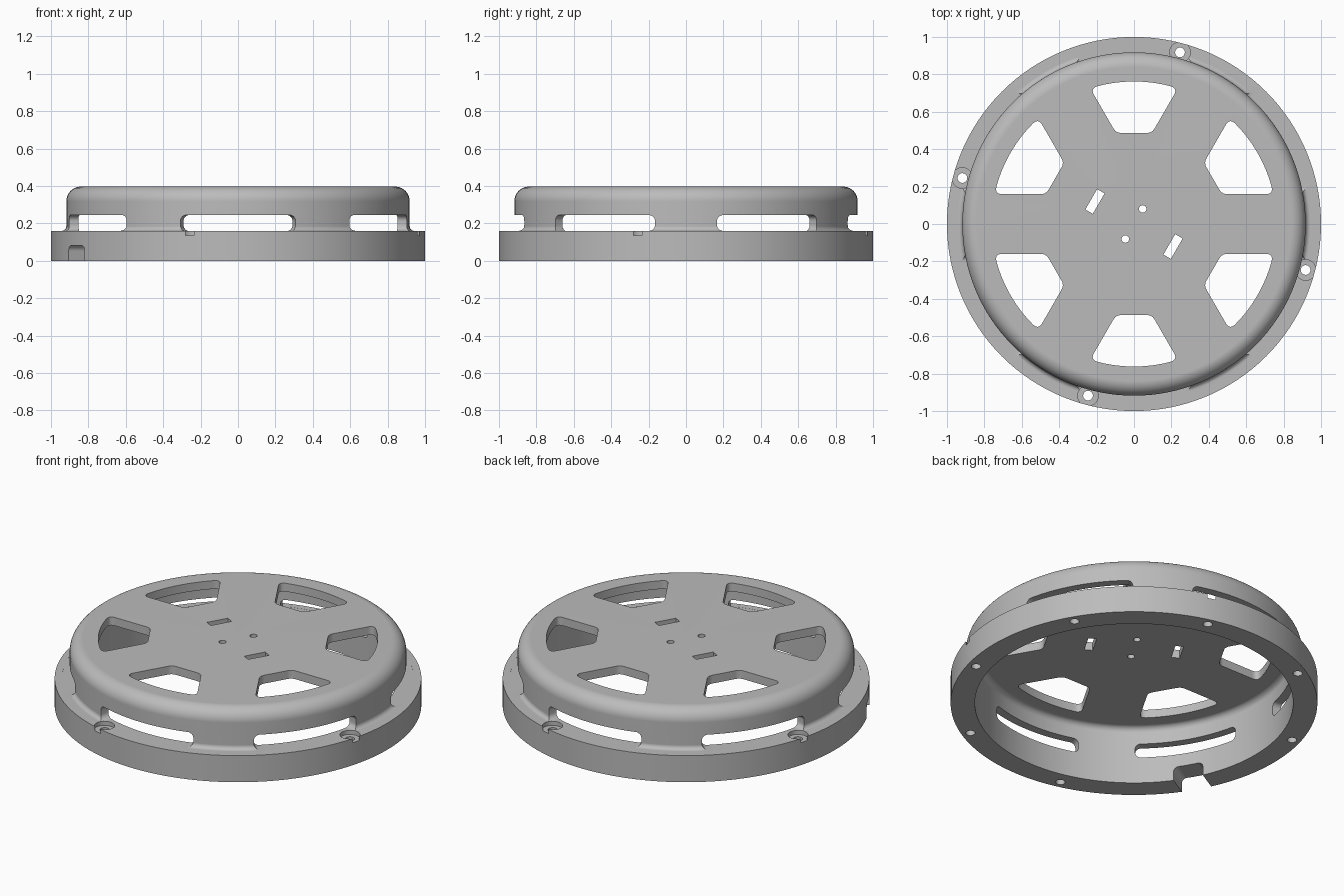
import bpy, bmesh
from math import sin, cos, pi, radians, sqrt, degrees
from mathutils import Matrix, Vector

cube = bpy.data.objects.get("Cube")
if cube:
    bpy.data.objects.remove(cube, do_unlink=True)

RING_TOP, TOP, CEILING = 0.16, 0.397, 0.347
SHELL_R, INNER_R, SCREW_R = 0.918, 0.868, 0.95


def turn(deg):
    return Matrix.Rotation(radians(deg), 4, 'Z')


def arc(cx, cy, r, a0, a1, n):
    """Points on an arc, angles in degrees."""
    return [(cx + r * cos(radians(a0 + (a1 - a0) * i / n)),
             cy + r * sin(radians(a0 + (a1 - a0) * i / n))) for i in range(n + 1)]


def circle(x, y, r, n=32):
    return arc(x, y, r, 0, 360, n)[:-1]


def to_object(name, bm):
    bmesh.ops.recalc_face_normals(bm, faces=bm.faces)
    mesh = bpy.data.meshes.new(name)
    bm.to_mesh(mesh)
    bm.free()
    obj = bpy.data.objects.new(name, mesh)
    bpy.context.collection.objects.link(obj)
    return obj


def prism(bm, pts, z0, z1, matrix=Matrix()):
    """Extrude a flat outline between two heights."""
    low = [bm.verts.new(matrix @ Vector((x, y, z0))) for x, y in pts]
    high = [bm.verts.new(matrix @ Vector((x, y, z1))) for x, y in pts]
    bm.faces.new(low)
    bm.faces.new(high)
    n = len(pts)
    for i in range(n):
        j = (i + 1) % n
        bm.faces.new((low[i], low[j], high[j], high[i]))


def corner(a, c, b, n=6):
    """Soft corner from a to b around the control point c."""
    a, b, c = Vector(a), Vector(b), Vector(c)
    return [tuple(a * (1 - t) ** 2 + c * 2 * t * (1 - t) + b * t * t)
            for t in (i / n for i in range(n + 1))]


def toward(a, b, d):
    a, b = Vector(a), Vector(b)
    return a + (b - a).normalized() * d


def window_outline():
    """Spoke window pointing along +x, with parallel-sided spokes beside it."""
    spoke, r_in, r_out, soft = 0.16, 0.487, 0.762, 0.04
    inner = (r_in, (r_in - 2 * spoke) * sin(pi / 6) / cos(pi / 6))
    run = sqrt(r_out ** 2 - spoke ** 2)
    outer = (run * cos(pi / 6) + spoke / 2, run / 2 - spoke * cos(pi / 6))
    span = degrees(Vector(outer).angle(Vector((1, 0)))) - degrees(soft / r_out)
    rim = arc(0, 0, r_out, 0, span, 8)
    half = rim + corner(rim[-1], outer, toward(outer, inner, soft))[1:]
    half += corner(toward(inner, outer, soft * 0.7), inner, (r_in, inner[1] - soft * 0.7))
    return half + [(x, -y) for x, y in reversed(half[1:])]


def vent(bm, matrix):
    """Curved side slot with rounded ends, following the shell."""
    half_angle, soft = radians(19.6), 0.032
    mid, half_h = 0.202, 0.0425
    ends = [soft * (1 - cos(pi / 2 * i / 6)) for i in range(7)]
    edge = [half_angle - d / SHELL_R for d in ends]
    flat = [edge[-1] * (1 - 2 * i / 20) for i in range(1, 20)]
    angles = edge + flat + [-a for a in reversed(edge)]
    columns = []
    for a in angles:
        d = min(SHELL_R * (half_angle - abs(a)), soft)
        h = half_h - soft + sqrt(max(0, soft ** 2 - (soft - d) ** 2))
        columns.append([bm.verts.new(matrix @ Vector((r * cos(a), r * sin(a), z)))
                        for r, z in ((0.8, mid - h), (0.96, mid - h),
                                     (0.96, mid + h), (0.8, mid + h))])
    for c, d in zip(columns, columns[1:]):
        for i in range(4):
            j = (i + 1) % 4
            bm.faces.new((c[i], c[j], d[j], d[i]))
    bm.faces.new(columns[0])
    bm.faces.new(columns[-1])


def cut(obj, name, bm):
    cutter = to_object(name, bm)
    cutter.hide_render = True
    mod = obj.modifiers.new(name, 'BOOLEAN')
    mod.operation, mod.solver, mod.object = 'DIFFERENCE', 'EXACT', cutter
    bpy.context.view_layer.objects.active = obj
    bpy.ops.object.modifier_apply(modifier=mod.name)
    bpy.data.objects.remove(cutter, do_unlink=True)


# Housing: one turned profile of flange, shell and top plate
fillet, small, inside = 0.078, 0.025, 0.035
profile = [(0, TOP)]
profile += arc(SHELL_R - fillet, TOP - fillet, fillet, 90, 0, 10)
profile += arc(SHELL_R + small, RING_TOP + small, small, 180, 270, 5)
profile += [(1, RING_TOP), (1, 0), (INNER_R, 0)]
profile += arc(INNER_R - inside, CEILING - inside, inside, 0, 90, 6)
profile += [(0, CEILING)]
bm = bmesh.new()
vs = [bm.verts.new((x, 0, z)) for x, z in profile]
es = [bm.edges.new(pair) for pair in zip(vs, vs[1:])]
bmesh.ops.spin(bm, geom=vs + es, cent=(0, 0, 0), axis=(0, 0, 1), angle=2 * pi, steps=128)
bmesh.ops.remove_doubles(bm, verts=bm.verts, dist=1e-5)
housing = to_object("housing", bm)

# Spoke windows, side vents, centre slots and pin holes
bm = bmesh.new()
for k in range(6):
    prism(bm, window_outline(), 0.3, 0.5, turn(30 + 60 * k))
    vent(bm, turn(30 + 60 * k))
for side in (0, 180):
    slot = [(0.218, -0.063), (0.264, -0.063), (0.264, 0.063), (0.218, 0.063)]
    prism(bm, slot, 0.3, 0.5, turn(150 + side))
    prism(bm, circle(0.093, 0, 0.02, 24), 0.3, 0.5, turn(60 + side))
cut(housing, "opening_cutter", bm)

# Screw head recesses in the flange
bm = bmesh.new()
for k in range(4):
    prism(bm, circle(SCREW_R, 0, 0.055, 40), 0.135, 0.2425, turn(75 + 90 * k))
cut(housing, "recess_cutter", bm)

# Screw holes, blind holes between them and the cable notch
bm = bmesh.new()
for k in range(8):
    if k != 3:
        top = 0.2 if k % 2 == 0 else 0.1
        prism(bm, circle(SCREW_R, 0, 0.026, 24), -0.1, top, turn(75 + 45 * k))
w, h, soft = 0.085, 0.083, 0.03
notch = [(-w, -0.1), (w, -0.1)]
notch += arc(w - soft, h - soft, soft, 0, 90, 6) + arc(soft - w, h - soft, soft, 90, 180, 6)
upright = Matrix(((0, 0, 1, 0), (1, 0, 0, 0), (0, 1, 0, 0), (0, 0, 0, 1)))
prism(bm, notch, 0.75, 1.1, turn(210) @ upright)
cut(housing, "notch_cutter", bm)

# Finish
grey = bpy.data.materials.new("plain grey")
grey.use_nodes = True
colour = (0.5, 0.5, 0.5, 1)
grey.diffuse_color = colour
grey.node_tree.nodes["Principled BSDF"].inputs["Base Color"].default_value = colour
housing.data.materials.clear()
housing.data.materials.append(grey)
for p in housing.data.polygons:
    p.material_index = 0
bpy.ops.object.select_all(action='DESELECT')
housing.select_set(True)
bpy.context.view_layer.objects.active = housing
bpy.ops.object.shade_smooth_by_angle(angle=radians(30))
weighted = housing.modifiers.new("even_normals", 'WEIGHTED_NORMAL')
weighted.keep_sharp = True
